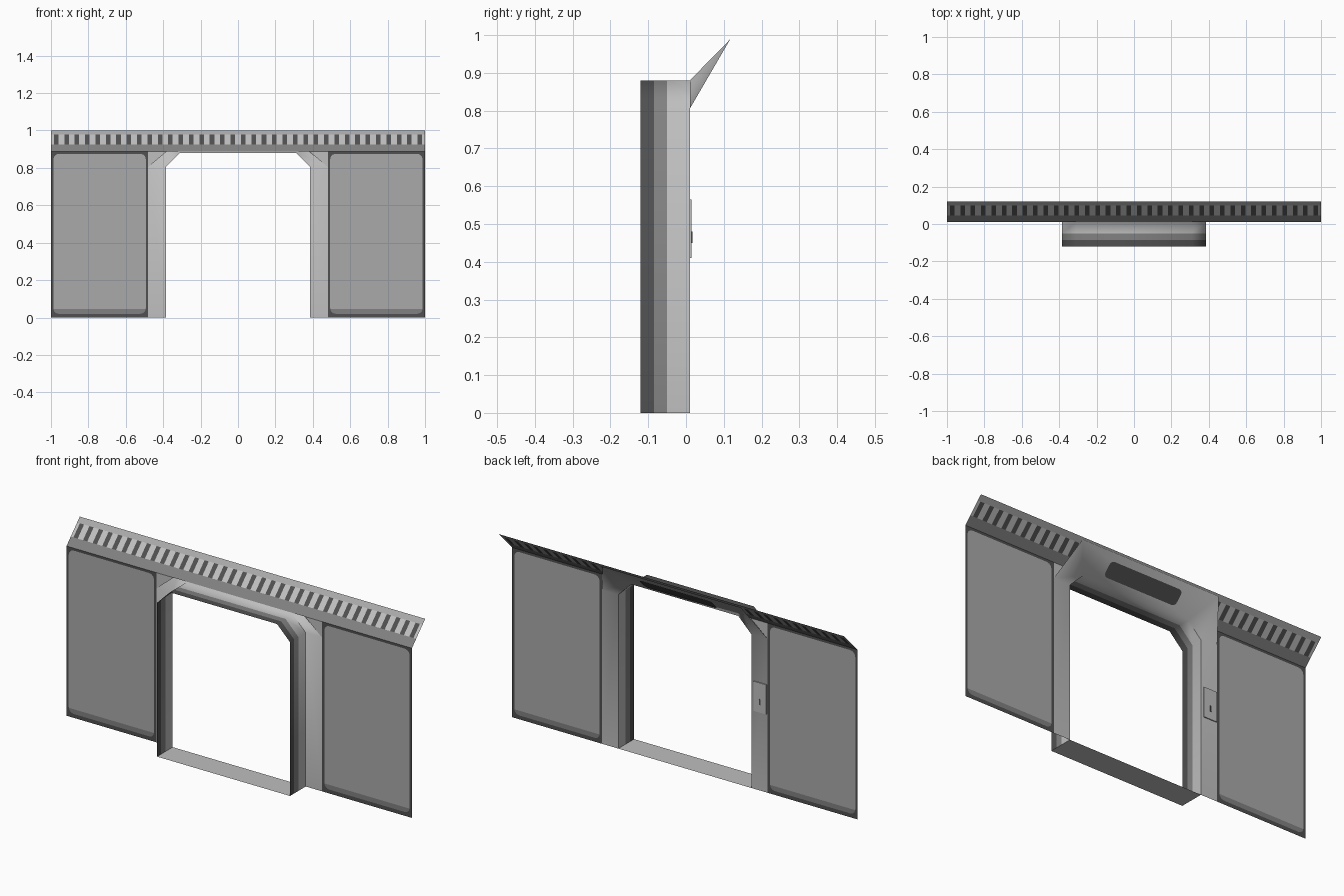
import bpy, bmesh, math
from mathutils import Vector

if "Cube" in bpy.data.objects:
    bpy.data.objects.remove(bpy.data.objects["Cube"])


def material(name, v):
    m = bpy.data.materials.new(name)
    m.diffuse_color = (v, v, v, 1)
    m.use_nodes = True
    m.node_tree.nodes["Principled BSDF"].inputs["Base Color"].default_value = m.diffuse_color
    return m


LIGHT, PANEL, MID, DARK = range(4)
MATS = [material("light grey", 0.52), material("panel grey", 0.40),
        material("mid grey", 0.22), material("dark grey", 0.08)]


def build(name, verts, faces, mats, facing=None, smooth=False):
    """Make an object; optionally flip faces so they look along 'facing'."""
    bm = bmesh.new()
    vs = [bm.verts.new(v) for v in verts]
    for f, m in zip(faces, mats):
        face = bm.faces.new([vs[i] for i in f])
        face.material_index = m
        face.smooth = smooth
        face.normal_update()
        if facing and face.normal.dot(Vector(facing)) < 0:
            face.normal_flip()
    me = bpy.data.meshes.new(name)
    bm.to_mesh(me)
    bm.free()
    for m in MATS:
        me.materials.append(m)
    ob = bpy.data.objects.new(name, me)
    bpy.context.collection.objects.link(ob)
    return ob


def rounded(x0, x1, z0, z1, r, n=3):
    """Rounded rectangle outline, n + 1 points per corner."""
    pts = []
    for k, (cx, cz) in enumerate([(x1 - r, z1 - r), (x0 + r, z1 - r),
                                  (x0 + r, z0 + r), (x1 - r, z0 + r)]):
        for i in range(n + 1):
            a = math.pi / 2 * (k + i / n)
            pts.append((cx + r * math.cos(a), cz + r * math.sin(a)))
    return pts


Y = 0.01          # wall plane
TOP = 0.888       # wall top

# Side walls: dark border around a rounded panel with a mid grey foot band
for side, x0, x1 in (("left", -1.0, -0.48), ("right", 0.48, 1.0)):
    inner = rounded(x0 + 0.013, x1 - 0.013, 0.02, TOP - 0.013, 0.028)
    corners = [(x1, TOP), (x0, TOP), (x0, 0), (x1, 0)]
    verts = [(x, Y, z) for x, z in inner + corners]
    faces, mats = [tuple(range(16))], [PANEL]
    for k in range(4):
        for i in range(3):
            faces.append((16 + k, 4 * k + i, 4 * k + i + 1))
        nk = (k + 1) % 4
        faces.append((16 + k, 4 * k + 3, 4 * nk, 16 + nk))
    mats += [DARK] * (len(faces) - 1)
    wall = build(side + "_wall_panel", verts, faces, mats, (0, 1, 0))
    bm = bmesh.new()
    bm.from_mesh(wall.data)
    pan = [f for f in bm.faces if f.material_index == PANEL]
    geom = pan + list({e for f in pan for e in f.edges}) + list({v for f in pan for v in f.verts})
    bmesh.ops.bisect_plane(bm, geom=geom, plane_co=(0, 0, 0.045), plane_no=(0, 0, 1))
    for f in bm.faces:
        if f.material_index == PANEL and f.calc_center_median().z < 0.05:
            f.material_index = MID
    bm.to_mesh(wall.data)
    bm.free()

# Door surround: tunnel bands, then posts and sloped hood, lofted in rows
profile = [(-0.385, 0), (-0.385, 0.805), (-0.31, 0.88),
           (0.31, 0.88), (0.385, 0.805), (0.385, 0)]
rows = [[(x, y, z) for x, z in profile] for y in (-0.12, -0.085, -0.05, Y)]
half = [(0.48, Y, 0), (0.48, Y, 0.805), (0.40, 0.117, 0.989)]
rows.append([(-x, y, z) for x, y, z in half] + half[::-1])
n = len(profile)
faces, mats = [], []
for j, m in enumerate((DARK, MID, LIGHT, LIGHT)):
    for i in range(n - 1):
        a, b = j * n + i, (j + 1) * n + i
        faces.append((a, b, b + 1, a + 1))
        mats.append(m)
surround = build("door_surround", sum(rows, []), faces, mats, smooth=True)
bpy.context.view_layer.objects.active = surround
surround.select_set(True)
bpy.ops.object.shade_smooth_by_angle(angle=math.radians(50))
surround.select_set(False)

# Flat corner fillers beside the hood
for side, s in (("left", -1), ("right", 1)):
    build(side + "_corner_filler",
          [(s * 0.48, Y, 0.805), (s * 0.48, Y, TOP), (s * 0.38, Y, TOP)],
          [(0, 1, 2)], [LIGHT], (0, 1, 0))

# Door sill
build("door_sill", [(-0.385, -0.12, 0), (0.385, -0.12, 0), (0.385, Y, 0), (-0.385, Y, 0)],
      [(0, 1, 2, 3)], [LIGHT], (0, 0, 1))

# Sloped top strip with a row of dark slots
SLOTS = 36
pitch = 2 / SLOTS
xs = [-1.0]
for k in range(SLOTS):
    xs += [-1 + pitch * (k + 0.28), -1 + pitch * (k + 0.72)]
xs.append(1.0)
ts = (0, 0.32, 0.8, 1)
verts = [(x, Y + 0.11 * t, TOP + (1 - TOP) * t) for t in ts for x in xs]
faces, mats = [], []
w = len(xs)
for j in range(3):
    for i in range(w - 1):
        a = j * w + i
        faces.append((a, a + 1, a + w + 1, a + w))
        mats.append((MID, DARK if i % 2 else LIGHT, PANEL)[j])
build("slotted_top_strip", verts, faces, mats, (0, 1, -1))

# Dark grille on the underside of the hood
base, up = Vector((0, Y, 0.88)), Vector((0, 0.107, 0.109))
off = Vector((0, 1, -1)).normalized() * 0.003
outline = rounded(-0.21, 0.21, 0.035, 0.115, 0.02)
verts = [base + up.normalized() * t + off + Vector((x, 0, 0)) for x, t in outline]
build("hood_grille", verts, [tuple(range(16))], [DARK], (0, 1, -1))


# Control plate on one post, with a dark slot
def plate(name, x0, x1, z0, z1, y0, y1, m):
    v = [(x, y, z) for x in (x0, x1) for y in (y0, y1) for z in (z0, z1)]
    f = [(1, 3, 7, 5), (0, 4, 6, 2), (0, 2, 3, 1), (4, 5, 7, 6), (2, 6, 7, 3)]
    ob = build(name, v, f, [m] * 5)
    bm = bmesh.new()
    bm.from_mesh(ob.data)
    bmesh.ops.recalc_face_normals(bm, faces=bm.faces)
    bm.to_mesh(ob.data)
    bm.free()


plate("control_plate", -0.475, -0.40, 0.41, 0.565, Y, Y + 0.005, LIGHT)
plate("control_slot", -0.442, -0.434, 0.45, 0.48, Y + 0.005, Y + 0.007, DARK)
